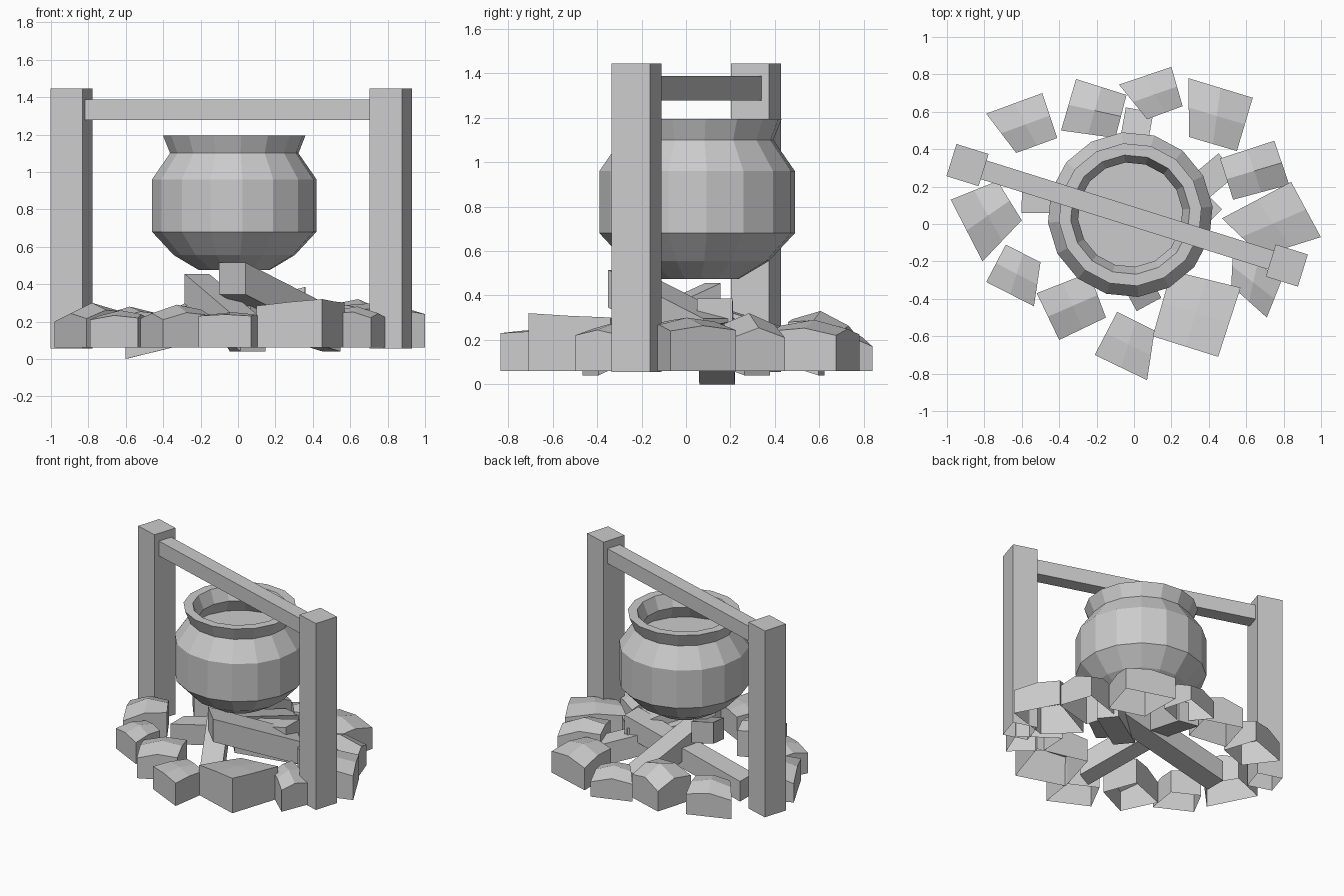
import bpy, bmesh, math
from mathutils import Vector

if "Cube" in bpy.data.objects:
    bpy.data.objects.remove(bpy.data.objects["Cube"])


def finish(name, bm):
    bmesh.ops.recalc_face_normals(bm, faces=bm.faces)
    me = bpy.data.meshes.new(name)
    bm.to_mesh(me)
    bm.free()
    ob = bpy.data.objects.new(name, me)
    bpy.context.collection.objects.link(ob)
    return ob


def bar(name, p, q, w, h, open_start=False):
    """Rectangular bar from p to q; sloping bars keep upright ends."""
    p, q = Vector(p), Vector(q)
    d = (q - p).normalized()
    side, up = Vector((0, 0, 1)).cross(d), Vector((0, 0, 1))
    if side.length < 1e-4:
        a = math.radians(-17.3)
        side = Vector((math.cos(a), math.sin(a), 0))
        up = d.cross(side)
    side.normalize()
    bm = bmesh.new()
    ends = [[bm.verts.new(c + side * w / 2 * a + up * h / 2 * b)
             for a, b in ((-1, -1), (1, -1), (1, 1), (-1, 1))] for c in (p, q)]
    for i in range(4):
        j = (i + 1) % 4
        bm.faces.new((ends[0][i], ends[0][j], ends[1][j], ends[1][i]))
    bm.faces.new(ends[1])
    if not open_start:
        bm.faces.new(ends[0])
    return finish(name, bm)


# Frame: two posts and a crossbeam
bar("left_post", (-0.89, 0.315, 0.055), (-0.89, 0.315, 1.445), 0.18, 0.18, True)
bar("right_post", (0.817, -0.222, 0.055), (0.817, -0.222, 1.445), 0.18, 0.18, True)
bar("crossbeam", (-0.805, 0.29, 1.332), (0.74, -0.195, 1.332), 0.105, 0.11)

# Cauldron: lathe with 16 sides, closed by the contents disc inside
profile = [(0.19, 0.475), (0.325, 0.555), (0.442, 0.68), (0.442, 0.96),
           (0.345, 1.10), (0.383, 1.195), (0.32, 1.195), (0.28, 1.10), (0.34, 1.0)]
N = 16
bm = bmesh.new()
rings = [[bm.verts.new((-0.02 + r * math.cos(2 * math.pi * (k + 0.25) / N),
                        0.05 + r * math.sin(2 * math.pi * (k + 0.25) / N), z))
          for k in range(N)] for r, z in profile]
for a, b in zip(rings, rings[1:]):
    for k in range(N):
        m = (k + 1) % N
        bm.faces.new((a[k], a[m], b[m], b[k]))
bm.faces.new(rings[0])
bm.faces.new(rings[-1])
finish("cauldron", bm)

# Firewood logs leaning on each other
logs = [((-0.03, -0.28, 0.43), (0.40, 0.15, 0.21), 0.20, 0.17),
        ((-0.60, 0.14, 0.075), (0.36, 0.13, 0.31), 0.16, 0.15),
        ((-0.22, 0.12, 0.375), (0.08, -0.43, 0.12), 0.15, 0.16),
        ((0.03, 0.61, 0.12), (-0.08, 0.0, 0.31), 0.15, 0.16),
        ((0.50, 0.32, 0.12), (0.02, -0.08, 0.27), 0.15, 0.16)]
for i, (p, q, w, h) in enumerate(logs):
    bar("log_%d" % (i + 1), p, q, w, h)

# Ring of stones: footprint corners, then outer, inner and peak heights
stones = [
    ((-.79, .59), (-.49, .70), (-.41, .46), (-.63, .38), .20, .24, .28),
    ((-.31, .775), (-.04, .69), (-.10, .46), (-.39, .50), .21, .28, .33),
    ((-.08, .745), (.20, .84), (.26, .63), (.07, .56), .17, .23, .26),
    ((.29, .78), (.635, .675), (.55, .39), (.295, .465), .22, .25, .29),
    ((.46, .35), (.75, .445), (.83, .21), (.53, .13), .21, .27, .32),
    ((.47, .03), (.84, .225), (.999, -.07), (.68, -.17), .24, .28, .30),
    ((.52, -.33), (.71, -.50), (.79, -.30), (.53, -.12), .22, .25, .28),
    ((.20, -.25), (.57, -.34), (.45, -.71), (.10, -.60), .32, .23, .29),
    ((-.09, -.47), (.11, -.57), (.07, -.835), (-.21, -.70), .23, .23, .25),
    ((-.52, -.37), (-.24, -.26), (-.15, -.50), (-.40, -.62), .21, .25, .29),
    ((-.685, -.11), (-.50, -.205), (-.535, -.44), (-.79, -.31), .21, .23, .26),
    ((-.98, .13), (-.73, .23), (-.60, .02), (-.81, -.20), .20, .25, .30)]
for i, s in enumerate(stones):
    quad, (outer, inner, peak) = [Vector(c) for c in s[:4]], s[4:]
    centre = sum(quad, Vector((0, 0))) / 4
    bm = bmesh.new()
    rim, foot = [], []
    for k in range(4):
        for mid in (False, True):
            c = (quad[k] + quad[(k + 1) % 4]) / 2 if mid else quad[k]
            t = min(1, max(0, 0.5 + (centre.length - c.length) / 0.3))
            z = outer + (inner - outer) * t
            if mid:
                z += (peak - z) * 0.4
            rim.append(bm.verts.new((c.x, c.y, z)))
            foot.append(bm.verts.new((c.x, c.y, 0.06)))
    top = bm.verts.new((centre.x, centre.y, peak))
    for k in range(8):
        m = (k + 1) % 8
        bm.faces.new((foot[k], foot[m], rim[m], rim[k]))
    for k in range(0, 8, 2):
        bm.faces.new((rim[k - 1], rim[k], rim[k + 1], top))
    finish("stone_%d" % (i + 1), bm)
